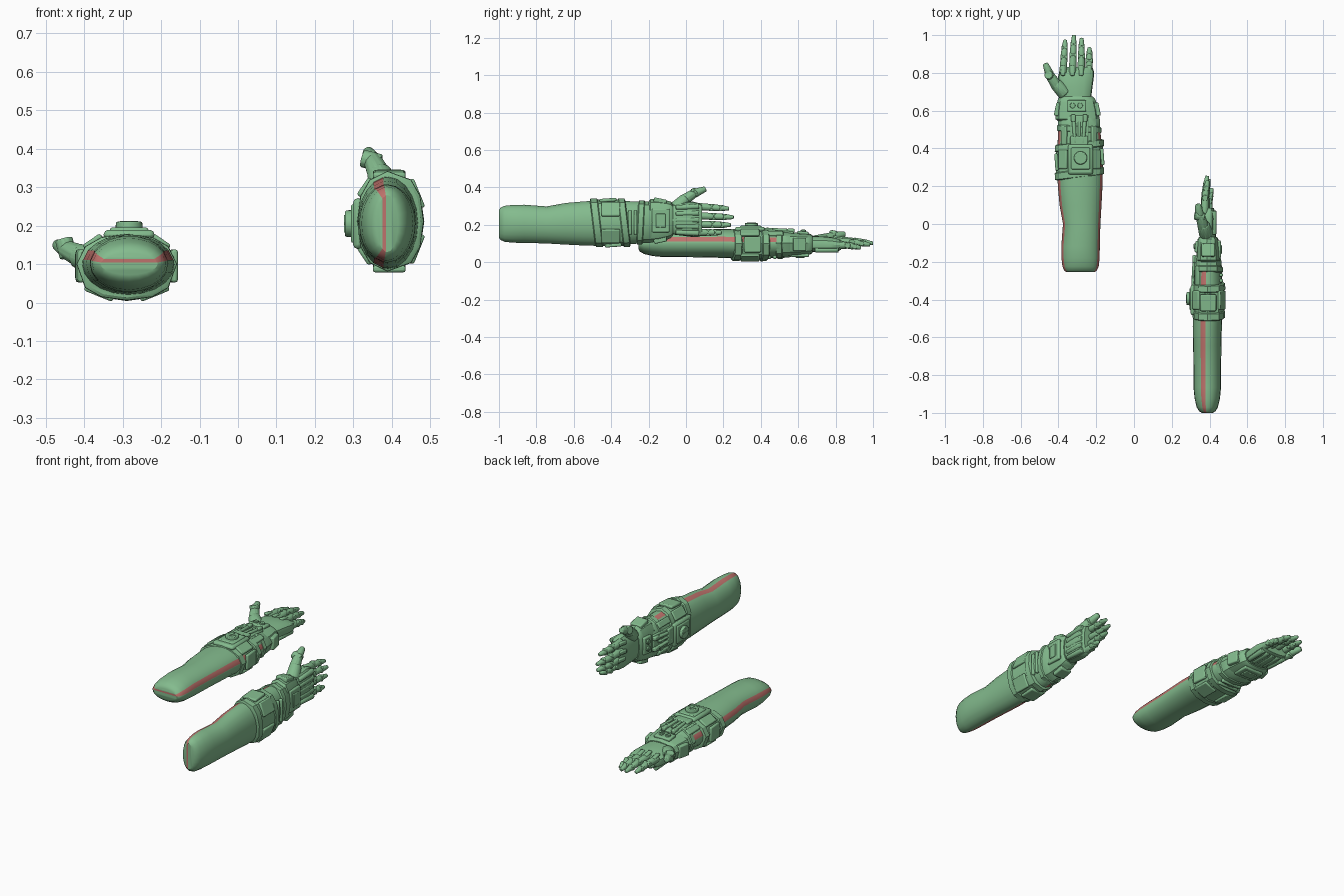
import bpy, bmesh, math
from mathutils import Matrix, Vector

if "Cube" in bpy.data.objects:
    bpy.data.objects.remove(bpy.data.objects["Cube"])


def material(name, rgb):
    m = bpy.data.materials.new(name)
    m.diffuse_color = (*rgb, 1)
    m.use_nodes = True
    m.node_tree.nodes["Principled BSDF"].inputs["Base Color"].default_value = m.diffuse_color
    return m


GREEN = material("sage_green", (0.23, 0.50, 0.27))
RED = material("muted_red", (0.52, 0.17, 0.15))
parts = []


def finish(name, bm, bevel=0):
    bmesh.ops.recalc_face_normals(bm, faces=bm.faces)
    me = bpy.data.meshes.new(name)
    bm.to_mesh(me)
    bm.free()
    me.materials.append(GREEN)
    me.materials.append(RED)
    ob = bpy.data.objects.new(name, me)
    bpy.context.collection.objects.link(ob)
    if bevel:
        b = ob.modifiers.new("bevel", 'BEVEL')
        b.width, b.segments, b.limit_method = bevel, 2, 'ANGLE'
    parts.append(ob)
    return ob


def loft(name, rings, right, power=1.0, stripe=None, shear=0, bevel=0):
    """Skin rings (y, cx, cz, rx, rz); angles run up the right side and are mirrored."""
    angles = right + [180 - a for a in right[-2:0:-1]]
    n, m = len(angles), len(right)
    bm = bmesh.new()
    loops = []
    for y, cx, cz, rx, rz in rings:
        loop = []
        for a in angles:
            c, s = math.cos(math.radians(a)), math.sin(math.radians(a))
            dx = rx * math.copysign(abs(c) ** power, c)
            dz = rz * math.copysign(abs(s) ** power, s)
            loop.append(bm.verts.new((cx + dx, y + shear * dx, cz + dz)))
        loops.append(loop)
    for a, b in zip(loops, loops[1:]):
        for i in range(n):
            j = (i + 1) % n
            f = bm.faces.new((a[i], a[j], b[j], b[i]))
            f.material_index = int(min(i, n - 1 - i) == stripe)
    # caps made of horizontal strips so the stripe can cross the end
    for loop in (loops[0], loops[-1]):
        for i in range(m - 1):
            quad = [loop[i], loop[i + 1], loop[(n - i - 1) % n], loop[(n - i) % n]]
            f = bm.faces.new(list(dict.fromkeys(quad)))
            f.material_index = int(i == stripe)
    return finish(name, bm, bevel)


def box(name, center, size, rot=(0, 0, 0), bevel=0.006):
    bm = bmesh.new()
    bmesh.ops.create_cube(bm, size=1)
    mat = Matrix.Translation(center)
    for ang, ax in zip(rot, 'XYZ'):
        mat = mat @ Matrix.Rotation(math.radians(ang), 4, ax)
    bm.transform(mat @ Matrix.Diagonal((*size, 1)))
    return finish(name, bm, bevel)


def rod(name, p0, p1, r0, r1, sides=10, bevel=0.004):
    p0, p1 = Vector(p0), Vector(p1)
    d = p1 - p0
    bm = bmesh.new()
    bmesh.ops.create_cone(bm, cap_ends=True, segments=sides, radius1=r0, radius2=r1, depth=d.length)
    q = d.to_track_quat('Z', 'Y').to_matrix().to_4x4()
    bm.transform(Matrix.Translation((p0 + p1) / 2) @ q)
    return finish(name, bm, bevel)


# Sleeve with a stripe along both sides and across the rounded end
sleeve_angles = [-90, -72, -54, -36, -18, 0, 8, 28, 45, 60, 75, 90]
loft("forearm_sleeve", [
    (-.255, -.283, .10, .074, .028), (-.247, -.283, .10, .086, .043), (-.225, -.283, .10, .096, .056),
    (-.18, -.283, .10, .101, .067), (-.12, -.283, .10, .102, .073), (0, -.277, .10, .099, .073),
    (.1, -.283, .10, .111, .075), (.2, -.285, .10, .118, .077), (.28, -.286, .097, .121, .078),
    (.4, -.288, .097, .117, .078), (.5, -.290, .097, .112, .073), (.57, -.295, .097, .10, .06)],
    sleeve_angles, stripe=6)

# Angular cuffs, each with raised rims
facets = [-90, -62, -36, 4, 36, 62, 90]
C = (-.289, .092)
loft("main_cuff", [(y, *C, rx, rz) for y, rx, rz in [
    (.245, .120, .079), (.25, .130, .086), (.283, .131, .087), (.288, .125, .082), (.395, .125, .083),
    (.40, .131, .088), (.43, .129, .086), (.435, .118, .078)]], facets, .9, shear=.12)
loft("second_cuff", [(y, -.291, .095, rx, rz) for y, rx, rz in [
    (.485, .110, .070), (.49, .118, .077), (.515, .118, .077), (.52, .112, .072),
    (.56, .110, .068), (.575, .10, .06)]], facets, .9, shear=-.05)
loft("wrist_gauntlet", [
    (.545, -.297, .095, .105, .058), (.555, -.299, .095, .117, .064), (.60, -.301, .095, .113, .062),
    (.645, -.303, .096, .104, .058), (.665, -.304, .096, .097, .055), (.675, -.304, .096, .085, .048)],
    facets, .8)

# Side armour plates on the cuffs and wrist
for side in (-1, 1):
    box("cuff_side_plate", (-.289 + side * .121, .342 + side * .014, .095), (.018, .09, .085), (0, 0, 4))
    box("wrist_side_plate", (-.300 + side * .105, .607, .095), (.026, .07, .07), (0, 0, side * 12))
    box("under_cuff_plate", (-.289 + side * .072, .342, .024), (.08, .10, .016), (0, -side * 22, 0))
    box("upper_cuff_plate", (-.289 + side * .088, .342, .158), (.055, .10, .016), (0, side * 34, 0))
    box("wrist_strap", (-.291 + side * .078, .47, .15), (.035, .10, .022), (0, side * 35, 0))
box("under_wrist_frame", (-.300, .61, .037), (.125, .095, .018))
box("under_wrist_panel", (-.300, .61, .029), (.075, .05, .012), bevel=.004)
for y in (.445, .475):
    box("under_strap", (-.29, y, .027), (.13, .018, .020))

# Control device on the back of the forearm
box("device_base", (-.283, .342, .176), (.132, .16, .026), bevel=.012)
box("device_plate", (-.283, .347, .188), (.10, .115, .014), bevel=.006)
rod("device_dial", (-.283, .35, .185), (-.283, .35, .210), .036, .034, 24)
for ang in (0, 90):
    box("dial_cross", (-.283, .35, .210), (.046, .007, .004), (0, 0, ang), bevel=0)
box("device_neck", (-.29, .44, .172), (.095, .05, .022))

# Forked rods running to the wrist
for side in (-1, 1):
    rod("fork_rod", (-.290 + side * .022, .43, .176), (-.290 + side * .030, .56, .167), .009, .011)
    box("fork_head", (-.290 + side * .031, .56, .168), (.024, .04, .022))
rod("centre_rod", (-.290, .43, .174), (-.290, .54, .167), .008, .008)
box("fork_bed", (-.290, .50, .161), (.10, .15, .016), (-4, 0, 0))

# Wrist plate with two screws
box("wrist_plate", (-.303, .625, .156), (.10, .06, .018), (-6, 0, 0))
for x in (-.325, -.285):
    rod("wrist_screw", (x, .627, .16), (x, .627, .172), .015, .014, 12, .002)
    for ang in (45, -45):
        box("screw_cross", (x, .627, .172), (.021, .004, .003), (0, 0, ang), bevel=0)

# Palm
round_angles = [-90, -68, -45, -22, 0, 22, 45, 68, 90]
loft("palm", [
    (.65, -.305, .097, .075, .042), (.69, -.306, .097, .082, .042), (.73, -.308, .096, .089, .042),
    (.775, -.308, .094, .095, .040), (.81, -.304, .092, .091, .034), (.83, -.302, .092, .082, .026)],
    round_angles, .75)

# Ribs along the underside of the palm
for i in range(5):
    x = -.376 + i * .036
    rod("palm_rib", (x * .92 - .024, .69, .064), (x, .815, .066), .013, .016)

# Four fingers: (base x, tip x, tip y, tip z)
fingers = [(-.376, -.364, .975, .098), (-.326, -.318, 1.0, .100),
           (-.280, -.277, .985, .093), (-.238, -.236, .935, .076)]
for bx, tx, ty, tz in fingers:
    k = Vector((bx, .80, tz + .016))
    tip = Vector((tx, ty, tz))
    a = k.lerp(tip, .46) + Vector((0, 0, .005))
    b = k.lerp(tip, .74) + Vector((0, 0, .003))
    rod("finger_base", k, a, .021, .019)
    rod("finger_middle", a + Vector((0, .005, 0)), b, .019, .017)
    rod("finger_tip", b + Vector((0, .004, 0)), tip, .017, .010, bevel=.006)
    box("knuckle_guard", k + Vector((0, .012, .017)), (.024, .055, .014), (-10, 0, 0))
    rod("finger_joint", a + Vector((-.019, .002, 0)), a + Vector((.019, .002, 0)), .017, .017)
    rod("tip_joint", b + Vector((-.016, .002, 0)), b + Vector((.016, .002, 0)), .015, .015)

# Thumb
rod("thumb_root", (-.365, .69, .105), (-.418, .745, .122), .040, .033, bevel=.008)
rod("thumb_base", (-.408, .73, .120), (-.447, .79, .138), .031, .025)
rod("thumb_joint", (-.440, .783, .118), (-.453, .790, .165), .024, .024)
rod("thumb_tip", (-.447, .793, .140), (-.470, .850, .150), .025, .015, bevel=.007)

# Opposite arm: mirrored and laid on its side
flip = Matrix(((0, 0, -1, .488), (0, 1, 0, -.745), (-1, 0, 0, -.078), (0, 0, 0, 1)))
for ob in list(parts):
    twin = ob.copy()
    twin.data = ob.data.copy()
    twin.data.transform(flip)
    twin.data.flip_normals()
    twin.name = "opposite_" + ob.name
    bpy.context.collection.objects.link(twin)
    parts.append(twin)

# Smooth shading with crisp edges
for ob in parts:
    ob.select_set(True)
bpy.context.view_layer.objects.active = parts[0]
bpy.ops.object.shade_smooth_by_angle(angle=math.radians(32))
